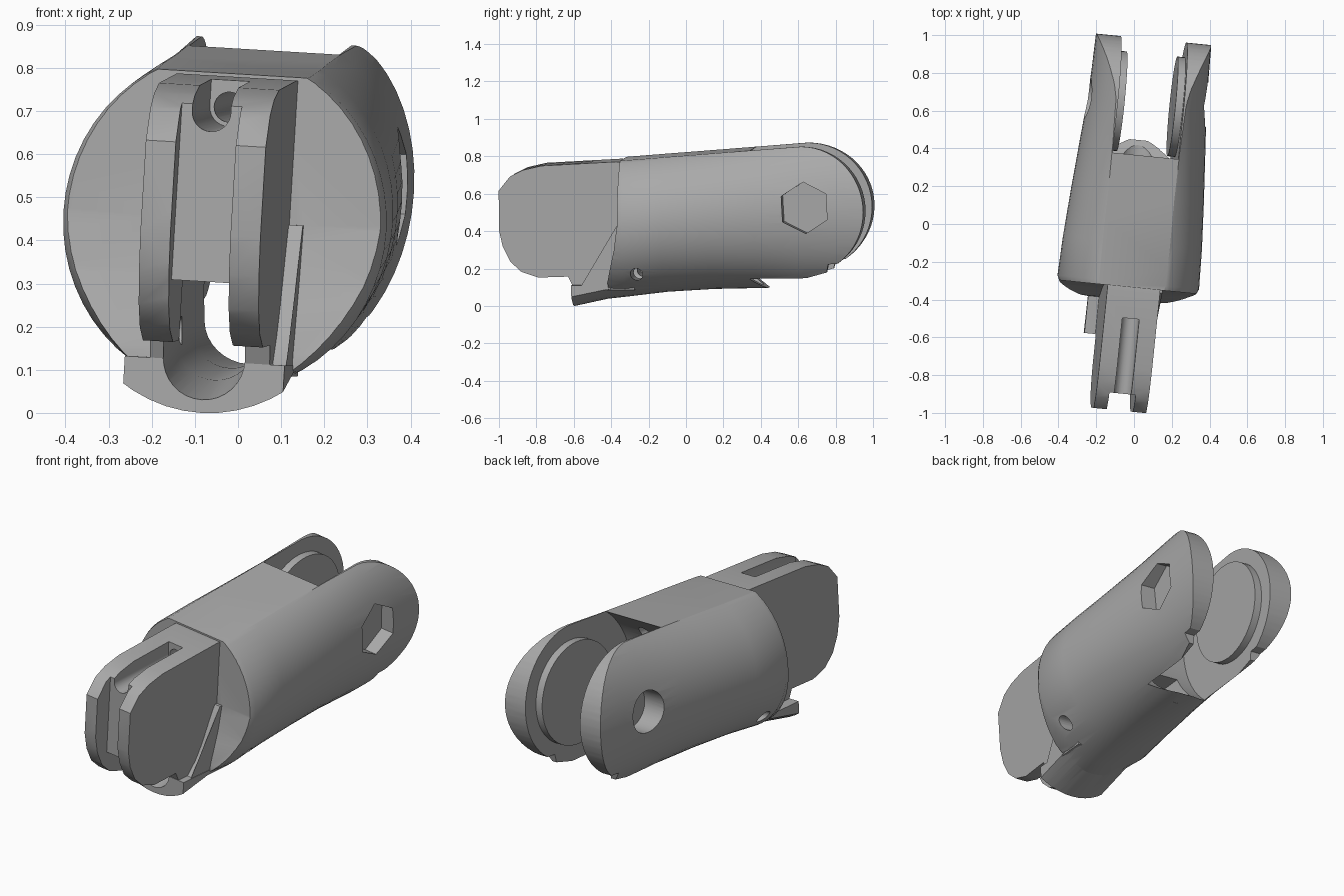
import bpy, bmesh, math
from mathutils import Matrix

if "Cube" in bpy.data.objects:
    bpy.data.objects.remove(bpy.data.objects["Cube"])

grey = bpy.data.materials.new("plain grey")
grey.use_nodes = True
grey.diffuse_color = (0.4, 0.4, 0.4, 1)
grey.node_tree.nodes["Principled BSDF"].inputs["Base Color"].default_value = (0.4, 0.4, 0.4, 1)


def volume(mesh):
    bm = bmesh.new()
    bm.from_mesh(mesh)
    v = bm.calc_volume(signed=True)
    bm.free()
    return v


def solid(name, rings):
    """Closed solid skinned over a list of equal rings, facing outward."""
    bm = bmesh.new()
    loops = [[bm.verts.new(p) for p in ring] for ring in rings]
    n = len(loops[0])
    for a, b in zip(loops, loops[1:]):
        for i in range(n):
            j = (i + 1) % n
            bm.faces.new((a[i], a[j], b[j], b[i]))
    bm.faces.new(loops[0][::-1])
    bm.faces.new(loops[-1])
    bmesh.ops.triangulate(bm, faces=bm.faces[:])
    if bm.calc_volume(signed=True) < 0:
        bmesh.ops.reverse_faces(bm, faces=bm.faces[:])
    mesh = bpy.data.meshes.new(name)
    bm.to_mesh(mesh)
    bm.free()
    mesh.materials.append(grey)
    ob = bpy.data.objects.new(name, mesh)
    bpy.context.collection.objects.link(ob)
    return ob


def side_prism(name, profile, x0, x1):
    return solid(name, [[(x, y, z) for y, z in profile] for x in (x0, x1)])


def arc(cy, cz, r, start, end, n):
    return [(cy + r * math.cos(math.radians(start + (end - start) * i / n)),
             cz + r * math.sin(math.radians(start + (end - start) * i / n)))
            for i in range(n + 1)]


def cross_pin(name, cy, cz, r, x0, x1, n=48, start=0):
    return side_prism(name, arc(cy, cz, r, start, start + 360, n)[:-1], x0, x1)


def box(name, x0, x1, y0, y1, z0, z1):
    return side_prism(name, [(y0, z0), (y1, z0), (y1, z1), (y0, z1)], x0, x1)


def combine(target, other, operation):
    """Boolean that only accepts a result of believable volume."""
    a, b, eps = volume(target.data), volume(other.data), 1e-6
    low, high = {'UNION': (max(a, b) + eps, a + b + eps),
                 'DIFFERENCE': (max(a - b, 0) - eps, a - eps),
                 'INTERSECT': (eps, min(a, b) + eps)}[operation]
    for solver, nudge in (('MANIFOLD', 0), ('EXACT', 0), ('MANIFOLD', 7e-4), ('EXACT', 7e-4)):
        other.location = (nudge, nudge, nudge)
        mod = target.modifiers.new("cut", 'BOOLEAN')
        mod.operation, mod.solver, mod.object = operation, solver, other
        bpy.context.view_layer.update()
        graph = bpy.context.evaluated_depsgraph_get()
        result = bpy.data.meshes.new_from_object(target.evaluated_get(graph))
        target.modifiers.remove(mod)
        if low <= volume(result) <= high:
            target.data = result
            break
    bpy.data.objects.remove(other)


def shell(name, sections):
    """Oval hull: each section is (y, half width, centre z, half height)."""
    n = 56
    return solid(name, [[(w * math.cos(math.tau * i / n), y, c + h * math.sin(math.tau * i / n))
                         for i in range(n)] for y, w, c, h in sections])


# Oval body trimmed by its side outline, with round rear ends
hinge_y, hinge_z = 0.64, 0.525
body = shell("finger_segment", [
    (-0.48, 0.28, 0.44, 0.40), (-0.40, 0.335, 0.442, 0.397), (-0.31, 0.377, 0.448, 0.393),
    (-0.1, 0.37, 0.47, 0.39), (0.15, 0.354, 0.489, 0.394), (0.4, 0.335, 0.506, 0.406),
    (0.63, 0.317, 0.52, 0.43), (0.8, 0.31, 0.53, 0.44), (1.05, 0.305, 0.54, 0.44)])
outline = ([(-0.335, 0.792), (-0.335, 0.45), (-0.355, 0.32), (-0.40, 0.15), (-0.42, -0.1)]
           + [(0.35, -0.1), (0.35, 0.1), (0.45, 0.103), (0.775, 0.195), (0.785, 0.24)]
           + arc(hinge_y, hinge_z, 0.343, -55, 90, 24))
combine(body, side_prism("body_outline", outline, -0.6, 0.6), 'INTERSECT')

# Front lip under the tongue
lip = shell("front_lip", [(-0.65, 0.37, 0.42, 0.427), (-0.25, 0.35, 0.44, 0.36)])
combine(lip, box("lip_limits", -0.185, 0.188, -0.6, -0.27, -0.2, 0.125), 'INTERSECT')
combine(body, lip, 'UNION')

# Tall curved rib on the left side of the tongue
rib = [(-0.56, 0.1), (-0.52, 0.135), (-0.475, 0.19), (-0.435, 0.26), (-0.405, 0.33),
       (-0.375, 0.40), (-0.35, 0.45), (-0.26, 0.45), (-0.26, 0.1)]
combine(body, side_prism("curved_rib", rib, 0.1, 0.186), 'UNION')

# Front hinge tongue
tongue_x = 0.013
tongue = [(-0.25, 0.78), (-0.36, 0.785), (-0.76, 0.763), (-0.86, 0.74), (-0.93, 0.705),
          (-0.99, 0.63), (-0.99, 0.42), (-0.97, 0.33), (-0.93, 0.25), (-0.87, 0.195),
          (-0.78, 0.165), (-0.62, 0.17), (-0.59, 0.11), (-0.25, 0.11)]
combine(body, side_prism("tongue", tongue, tongue_x - 0.14, tongue_x + 0.14), 'UNION')

# Rear fork gap: round seat opening to the back
seat = cross_pin("fork_seat", hinge_y, 0.50, 0.443, -0.175, 0.175, 64)
combine(seat, box("fork_opening", -0.175, 0.175, hinge_y, 1.3, -0.2, 1.2), 'UNION')
combine(body, seat, 'DIFFERENCE')

# Inner bosses on both fork arms
for s in (-1, 1):
    combine(body, cross_pin("fork_boss", hinge_y, hinge_z, 0.265, s * 0.135, s * 0.2), 'UNION')

# Small cross pin hole
combine(body, cross_pin("pin_hole", -0.24, 0.19, 0.033, -0.6, 0.6, 20), 'DIFFERENCE')

# U-shaped lower bore running from the front to the fork
bore = []
for y, floor in ((-0.64, 0.027), (-0.35, 0.08), (0.0, 0.108), (0.75, 0.125)):
    bore.append([(x, y, z) for x, z in arc(0, floor + 0.095, 0.095, 180, 360, 16)]
                + [(0.095, y, 0.31), (-0.095, y, 0.31)])
combine(body, solid("lower_bore", bore), 'DIFFERENCE')

# Groove between the tongue plates, deeper below the web
for name, y1, z0, z1 in (("lower_slot", -0.61, 0.0, 0.31), ("front_groove", -0.9, 0.05, 1.0)):
    combine(body, box(name, tongue_x - 0.07, tongue_x + 0.07, -1.2, y1, z0, z1), 'DIFFERENCE')

# Upper cord channel, then a tunnel to the fork
for name, r, y0, y1, top in (("cord_channel", 0.045, -1.1, -0.5, 1.0),
                             ("cord_tunnel", 0.035, -0.6, 0.6, None)):
    ends = []
    for y in (y0, y1):
        c = 0.715 + 0.03 * (y + 0.5)
        if top:
            ring = arc(tongue_x, c, r, 180, 360, 14) + [(tongue_x + r, top), (tongue_x - r, top)]
        else:
            ring = arc(tongue_x, c, r, 0, 360, 24)[:-1]
        ends.append([(x, y, z) for x, z in ring])
    combine(body, solid(name, ends), 'DIFFERENCE')

# Hexagonal nut pocket and round bolt pocket
combine(body, cross_pin("nut_pocket", 0.667, 0.547, 0.138, 0.235, 0.6, 6, 93), 'DIFFERENCE')
combine(body, cross_pin("bolt_pocket", 0.64, 0.53, 0.108, -0.6, -0.2, 40), 'DIFFERENCE')

# Slight yaw and roll of the whole part
pivot = Matrix.Translation((0, 0, 0.44))
body.data.transform(pivot @ Matrix.Rotation(-0.1, 4, 'Z') @ Matrix.Rotation(0.06, 4, 'Y')
                    @ pivot.inverted())
ground = min(v.co.z for v in body.data.vertices)
body.data.transform(Matrix.Translation((0, 0, -ground)))

bpy.ops.object.select_all(action='DESELECT')
body.select_set(True)
bpy.context.view_layer.objects.active = body
bpy.ops.object.shade_smooth_by_angle(angle=math.radians(30))
